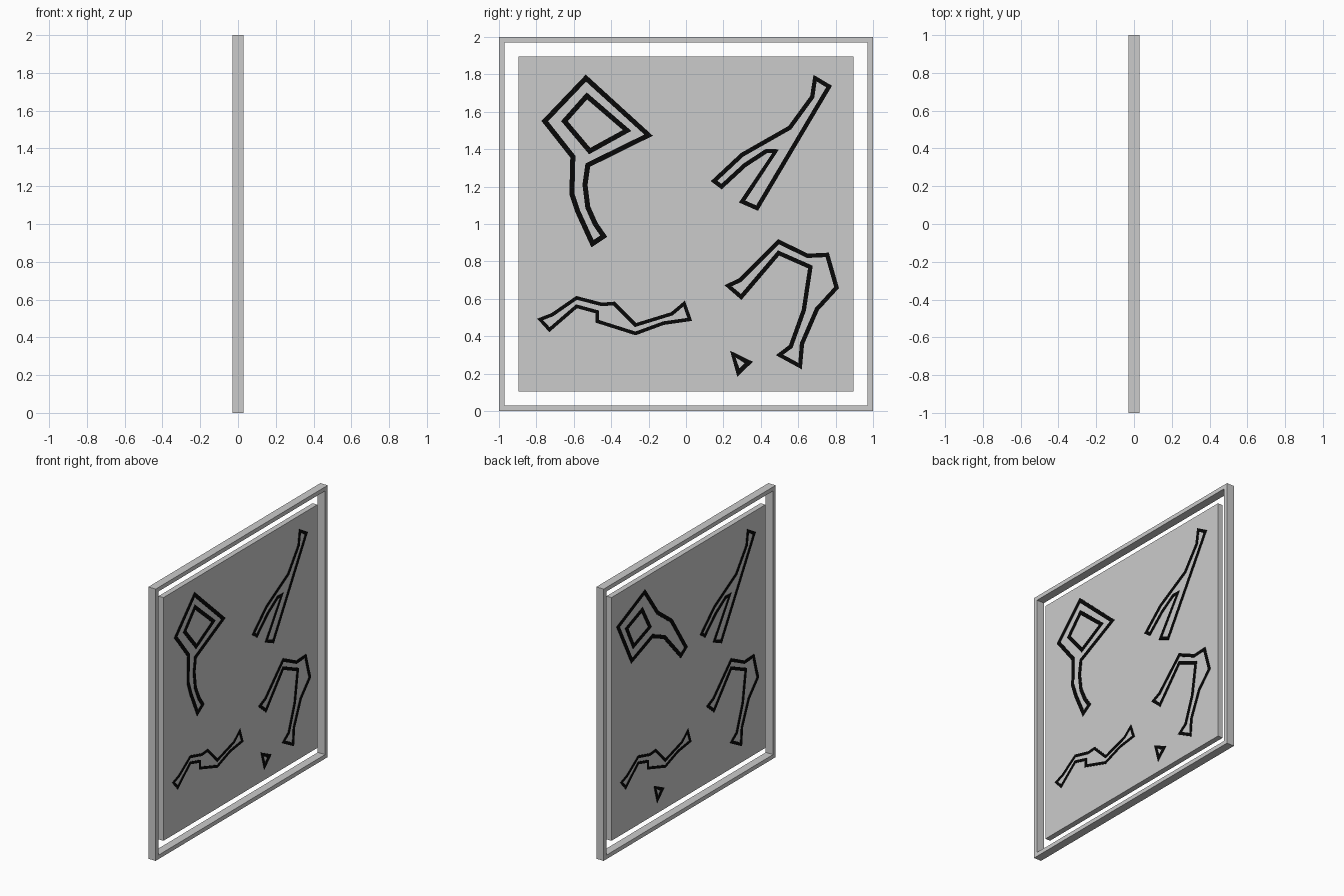
import bpy, bmesh
from mathutils import Vector

if "Cube" in bpy.data.objects:
    bpy.data.objects.remove(bpy.data.objects["Cube"])


def material(name, rgb):
    m = bpy.data.materials.new(name)
    m.diffuse_color = (*rgb, 1)
    m.use_nodes = True
    m.node_tree.nodes["Principled BSDF"].inputs["Base Color"].default_value = m.diffuse_color
    return m


GREY = material("pale grey", (0.6, 0.6, 0.6))
BLACK = material("black", (0.002, 0.002, 0.002))


def finish(bm, name, mat):
    bmesh.ops.recalc_face_normals(bm, faces=bm.faces)
    me = bpy.data.meshes.new(name)
    bm.to_mesh(me)
    bm.free()
    me.materials.append(mat)
    ob = bpy.data.objects.new(name, me)
    bpy.context.collection.objects.link(ob)
    return ob


def ring(bm, outer, inner, x0, x1):
    """Closed band between two matching outlines in the y-z plane."""
    loops = [[bm.verts.new((x, p[0], p[1])) for p in pts]
             for pts, x in ((outer, x0), (outer, x1), (inner, x1), (inner, x0))]
    n = len(outer)
    for a in range(4):
        b = (a + 1) % 4
        for i in range(n):
            j = (i + 1) % n
            bm.faces.new((loops[a][i], loops[a][j], loops[b][j], loops[b][i]))


def stroke(bm, pts, width, side):
    """Painted closed line with mitred corners, just above the panel face."""
    pts = [Vector(p) for p in pts]
    outer, inner = [], []
    for i, p in enumerate(pts):
        d0 = (p - pts[i - 1]).normalized()
        d1 = (pts[(i + 1) % len(pts)] - p).normalized()
        n0, n1 = Vector((-d0.y, d0.x)), Vector((-d1.y, d1.x))
        m = (n0 + n1).normalized()
        off = m * (width / 2) * min(1 / max(m.dot(n0), 0.1), 1.7)
        outer.append(p + off)
        inner.append(p - off)
    flip = lambda ps: [(q.x * side, q.y) for q in ps]
    ring(bm, flip(outer), flip(inner), side * 0.019, side * 0.0235)


# Outer frame
bm = bmesh.new()
rect = lambda h: [(-h, 1 - h), (h, 1 - h), (h, 1 + h), (-h, 1 + h)]
ring(bm, rect(1.0), rect(0.97), -0.03, 0.03)
finish(bm, "frame", GREY)

# Floating inner panel
bm = bmesh.new()
bmesh.ops.create_cube(bm, size=1)
for v in bm.verts:
    v.co = (v.co.x * 0.04, v.co.y * 1.79, v.co.z * 1.79 + 1)
finish(bm, "panel", GREY)

# Painted outline figures, (across, up)
kite = [(-.535, 1.78), (-.2, 1.475), (-.525, 1.315), (-.54, 1.21), (-.525, 1.09),
        (-.485, 1.0), (-.44, .935), (-.5, .895), (-.58, 1.07), (-.61, 1.16),
        (-.605, 1.36), (-.755, 1.55)]
kite_hole = [(-.53, 1.685), (-.315, 1.5), (-.515, 1.39), (-.65, 1.55)]
back_kite = [(-.51, 1.79), (-.36, 1.58), (-.2, 1.46), (-.03, 1.2), (-.09, 1.16),
             (-.28, 1.37), (-.42, 1.43), (-.66, 1.34), (-.82, 1.65)]
back_kite_hole = [(-.54, 1.67), (-.45, 1.51), (-.64, 1.44), (-.72, 1.6)]
fork = [(.69, 1.78), (.765, 1.735), (.38, 1.085), (.3, 1.12), (.48, 1.39),
        (.43, 1.39), (.315, 1.315), (.19, 1.2), (.15, 1.23), (.3, 1.37),
        (.555, 1.515), (.675, 1.68)]
hook = [(.225, .67), (.29, .7), (.495, .905), (.65, .83), (.755, .835),
        (.805, .66), (.7, .545), (.62, .36), (.61, .24), (.5, .3),
        (.56, .345), (.63, .54), (.665, .77), (.495, .845), (.295, .61)]
wave = [(-.78, .49), (-.715, .515), (-.585, .605), (-.45, .57), (-.385, .575),
        (-.27, .46), (-.075, .52), (-.01, .575), (.02, .49), (-.12, .47),
        (-.27, .415), (-.475, .48), (-.475, .53), (-.585, .56), (-.73, .435)]
dot = [(.25, .305), (.335, .26), (.28, .205)]

# Each side carries its own set; the back reads like the front when walked around
for label, side, figs in (("front", 1, (kite, kite_hole)), ("back", -1, (back_kite, back_kite_hole))):
    bm = bmesh.new()
    tri = dot if side > 0 else [(y - .64, z) for y, z in dot]
    for pts, w in ((figs[0], .027), (figs[1], .027), (fork, .023),
                   (hook, .023), (wave, .019), (tri, .027)):
        stroke(bm, pts, w, side)
    finish(bm, label + "_painted_lines", BLACK)
